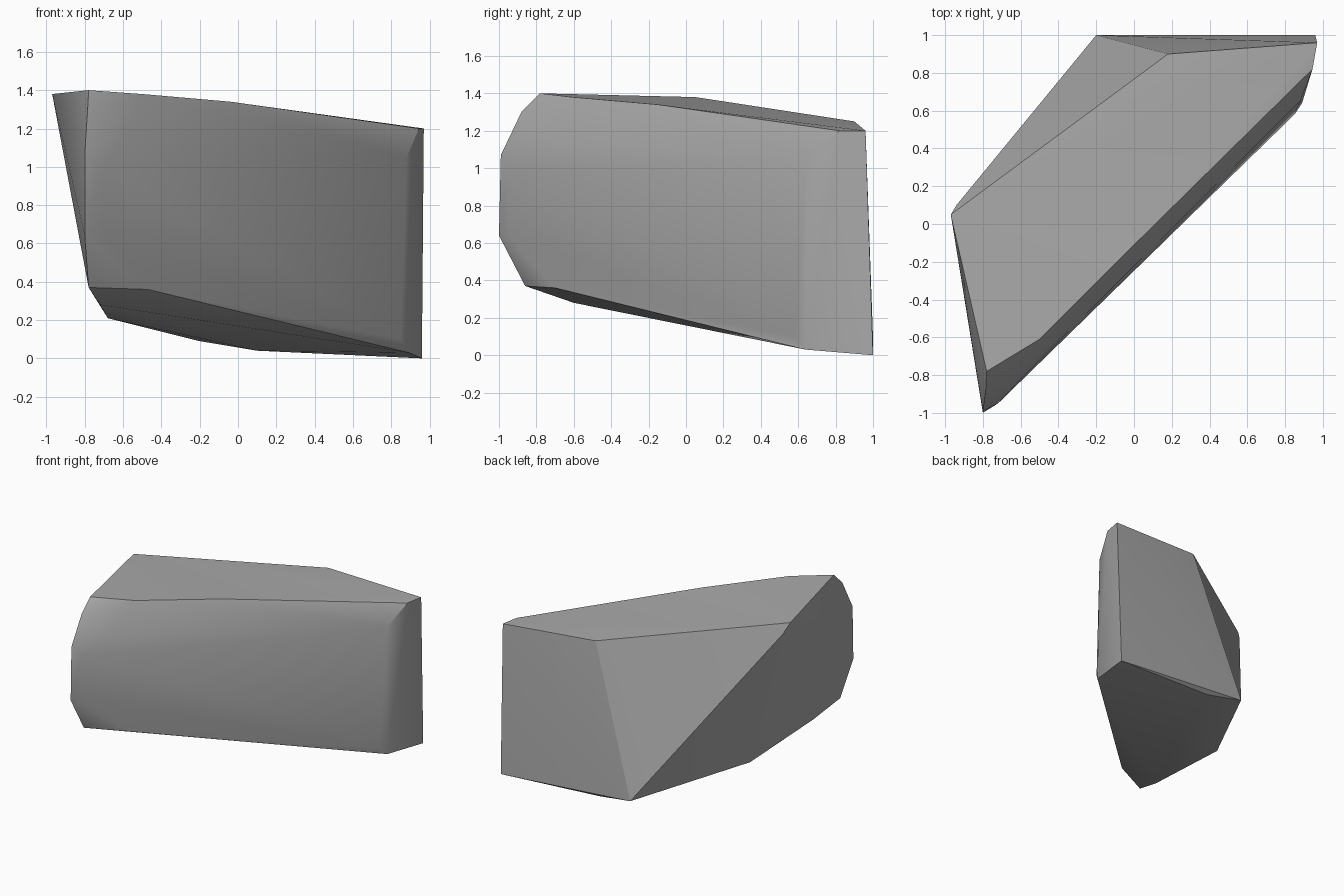
import bpy
import bmesh
import math

# Remove the default object
default_cube = bpy.data.objects.get("Cube")
if default_cube:
    bpy.data.objects.remove(default_cube, do_unlink=True)


def make_material(name, color):
    material = bpy.data.materials.new(name)
    material.use_nodes = True
    material.diffuse_color = color
    shader = material.node_tree.nodes["Principled BSDF"]
    shader.inputs["Base Color"].default_value = color
    shader.inputs["Roughness"].default_value = 0.9
    return material


def make_hull(name, outlines, material, smooth_angle):
    """Wrap a convex skin around the corner points of several outlines."""
    bm = bmesh.new()
    for outline in outlines:
        for corner in outline:
            bm.verts.new(corner)
    result = bmesh.ops.convex_hull(bm, input=bm.verts[:], use_existing_faces=False)
    # Drop any corner that ended up inside the skin
    inside = [v for v in bm.verts if not v.link_faces]
    bmesh.ops.delete(bm, geom=inside, context="VERTS")
    bmesh.ops.recalc_face_normals(bm, faces=bm.faces[:])
    mesh = bpy.data.meshes.new(name)
    bm.to_mesh(mesh)
    bm.free()
    mesh.materials.append(material)
    rock = bpy.data.objects.new(name, mesh)
    bpy.context.collection.objects.link(rock)
    bpy.ops.object.select_all(action="DESELECT")
    bpy.context.view_layer.objects.active = rock
    rock.select_set(True)
    bpy.ops.object.shade_smooth_by_angle(angle=math.radians(smooth_angle))
    return rock


# Sloping top facet, running round from the left rear corner
top_outline = [
    (-.97, .05, 1.38), (-.78, -.78, 1.4), (-.5, -.61, 1.38), (-.04, -.15, 1.34),
    (.72, .6, 1.23), (.945, .82, 1.2), (.97, .96, 1.2), (.18, .9, 1.25),
]

# Softly rounded rim of the broad diagonal face
broad_face = [
    (-.72, -.95, .65), (-.72, -.95, 1), (-.6, -.82, 1.15),
    (.88, .65, 1.05), (.85, .58, .1), (-.47, -.7, .36),
]

# Narrow end with its chipped profile
narrow_end = [
    (-.785, -.88, 1.3), (-.8, -.99, 1.07), (-.8, -1, .64),
    (-.78, -.86, .37), (-.94, .1, 1.3),
]

# Underside ridge rising toward the narrow end
underside = [
    (-.72, -.6, .28), (-.68, .15, .21), (-.2, 1, .09),
    (.1, .97, .04), (.96, 1, 0), (.89, .64, .03),
]

stone = make_material("stone grey", (.4, .4, .4, 1))
make_hull("rock", [top_outline, broad_face, narrow_end, underside], stone, 30)
